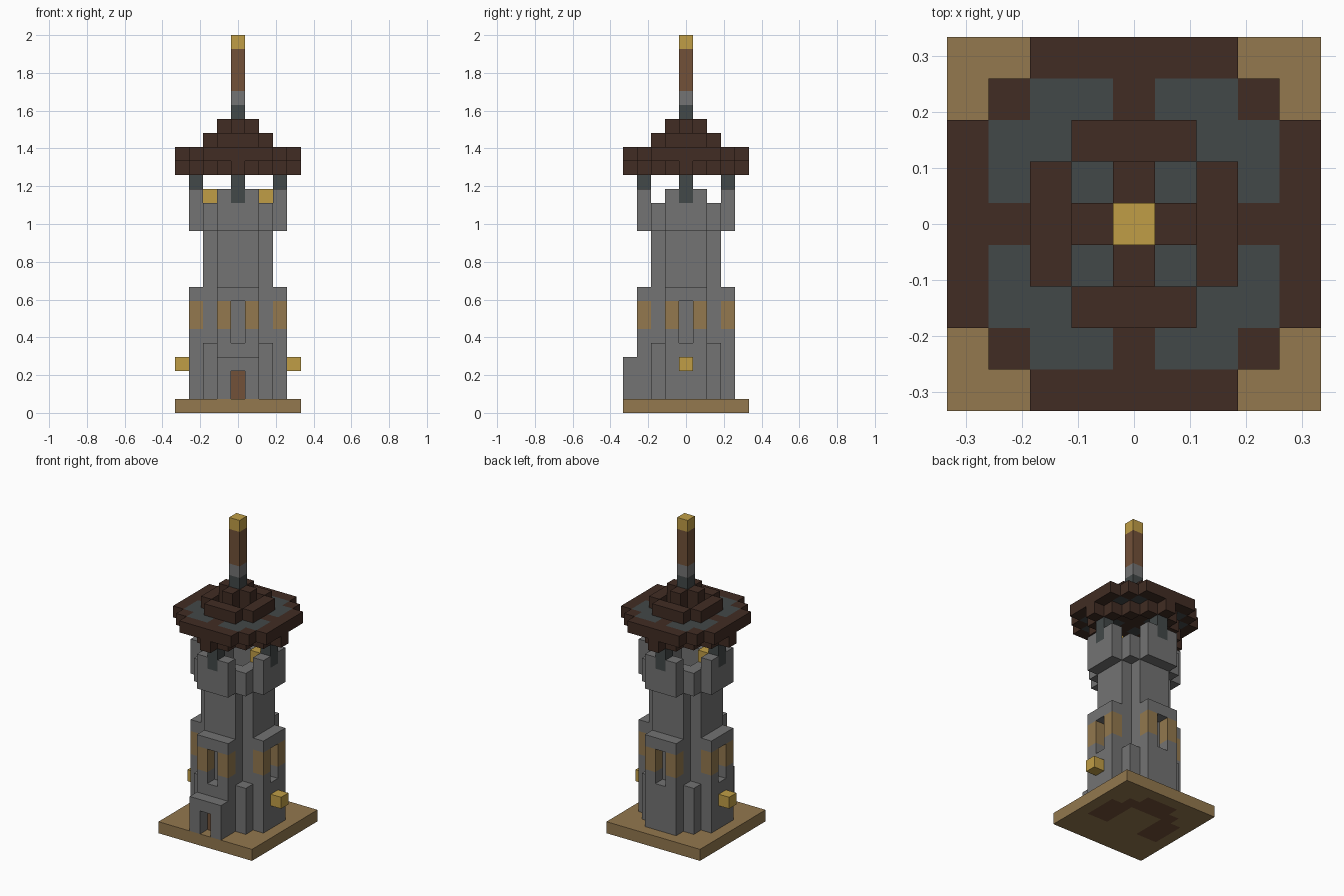
import bpy, bmesh
from mathutils import Vector

cube = bpy.data.objects.get("Cube")
if cube:
    bpy.data.objects.remove(cube, do_unlink=True)

U = 2 / 27  # edge length of one block


def material(name, r, g, b):
    lin = [(c / 255 / 12.92 if c < 11 else ((c / 255 + 0.055) / 1.055) ** 2.4) for c in (r, g, b)]
    m = bpy.data.materials.new(name)
    m.use_nodes = True
    m.diffuse_color = (*lin, 1)
    m.node_tree.nodes["Principled BSDF"].inputs["Base Color"].default_value = (*lin, 1)
    return m


STONE = material("grey stone", 115, 115, 115)
SLATE = material("dark slate", 66, 72, 72)
ROOF = material("dark brown roof", 65, 44, 35)
TAN = material("tan planks", 147, 120, 78)
WOOD = material("brown wood", 114, 81, 57)
GOLD = material("gold", 192, 158, 70)

blocks = {}  # block position -> part name
parts = {}   # part name -> material


def fill(part, mat, rule, z0, z1):
    """Claim every block of layers z0..z1 whose plan position obeys the rule."""
    parts[part] = mat
    for x in range(-4, 5):
        for y in range(-4, 5):
            if rule(x, y):
                for z in range(z0, z1):
                    blocks[x, y, z] = part


def carve(rule, z0, z1):
    for p in [p for p in blocks if rule(p[0], p[1]) and z0 <= p[2] < z1]:
        del blocks[p]


# Plan shapes
def far(x, y): return max(abs(x), abs(y))
def near(x, y): return min(abs(x), abs(y))
def at(px, py): return lambda x, y: (abs(x), y) == (px, py)
def core(x, y): return far(x, y) <= 2 and near(x, y) < 2
def bays(x, y): return far(x, y) == 3 and near(x, y) <= 1
def corners(x, y): return abs(x) == abs(y) == 2
def bay_centres(x, y): return far(x, y) == 3 and near(x, y) == 0
def bay_sides(x, y): return far(x, y) == 3 and near(x, y) == 1
def rim(x, y): return (far(x, y) == 4 and near(x, y) <= 2) or abs(x) == abs(y) == 3
def disc(x, y): return far(x, y) <= 3 or rim(x, y)
def spokes(x, y): return near(x, y) == 0


# Base and tower body
fill("base", TAN, lambda x, y: True, 0, 1)
fill("tower_core", STONE, core, 1, 13)
fill("lower_bays", STONE, bays, 1, 9)
fill("timber_bands", TAN, bay_sides, 6, 8)
fill("corner_buttresses", STONE, corners, 1, 5)
carve(bay_centres, 5, 8)  # window niches

# Porch, door and wall lanterns
fill("porch", STONE, lambda x, y: y == -4 and abs(x) <= 1, 1, 4)
carve(at(0, -4), 1, 3)
fill("door", WOOD, at(0, -3), 1, 3)
fill("wall_lanterns", GOLD, at(4, 0), 3, 4)

# Battlements with roof posts and lamps
fill("parapet", STONE, lambda x, y: bays(x, y) or far(x, y) == 2, 13, 15)
fill("merlons", STONE, bay_sides, 15, 16)
fill("roof_posts", SLATE, bay_centres, 15, 17)
fill("parapet_lamps", GOLD, at(2, 0), 15, 16)

# Roof
fill("eaves", ROOF, lambda x, y: bays(x, y) or corners(x, y) or (far(x, y) == 4 and spokes(x, y)), 17, 18)
fill("roof_panels", SLATE, disc, 18, 19)
fill("roof_frame", ROOF, lambda x, y: rim(x, y) or (disc(x, y) and spokes(x, y))
     or (abs(x) == abs(y) == 3) or (far(x, y) == 2 and near(x, y) < 2), 18, 19)
fill("roof_ring", ROOF, lambda x, y: core(x, y) and (far(x, y) == 2 or spokes(x, y)), 19, 20)
fill("roof_crown", ROOF, lambda x, y: far(x, y) <= 1 and spokes(x, y), 20, 21)

# Spire
fill("spire_foot", SLATE, at(0, 0), 21, 22)
fill("spire_collar", STONE, at(0, 0), 22, 23)
fill("spire_shaft", WOOD, at(0, 0), 23, 26)
fill("spire_tip", GOLD, at(0, 0), 26, 27)


def footing(x, y):
    """Wooden foundation ring showing on the underside of the base."""
    return (bays(x, y) or corners(x, y) or (core(x, y) and far(x, y) == 2)) and y > -2


AXES = [Vector(a) for a in ((1, 0, 0), (0, 1, 0), (0, 0, 1))]

for part, mat in parts.items():
    bm = bmesh.new()
    for (x, y, z), owner in blocks.items():
        if owner != part:
            continue
        centre = Vector((x, y, z + 0.5))
        for i, axis in enumerate(AXES):
            for sign in (-1, 1):
                n = axis * sign
                if (x + int(n.x), y + int(n.y), z + int(n.z)) in blocks:
                    continue
                u, v = AXES[(i + 1) % 3] / 2, AXES[(i + 2) % 3] / 2
                ring = [-u - v, u - v, u + v, v - u][::sign]
                face = bm.faces.new([bm.verts.new((centre + n / 2 + c) * U) for c in ring])
                if part == "base" and n.z < 0 and footing(x, y):
                    face.material_index = 1
    bmesh.ops.remove_doubles(bm, verts=bm.verts, dist=U / 100)
    mesh = bpy.data.meshes.new(part)
    bm.to_mesh(mesh)
    bm.free()
    mesh.materials.append(mat)
    if part == "base":
        mesh.materials.append(WOOD)
    bpy.context.scene.collection.objects.link(bpy.data.objects.new(part, mesh))
